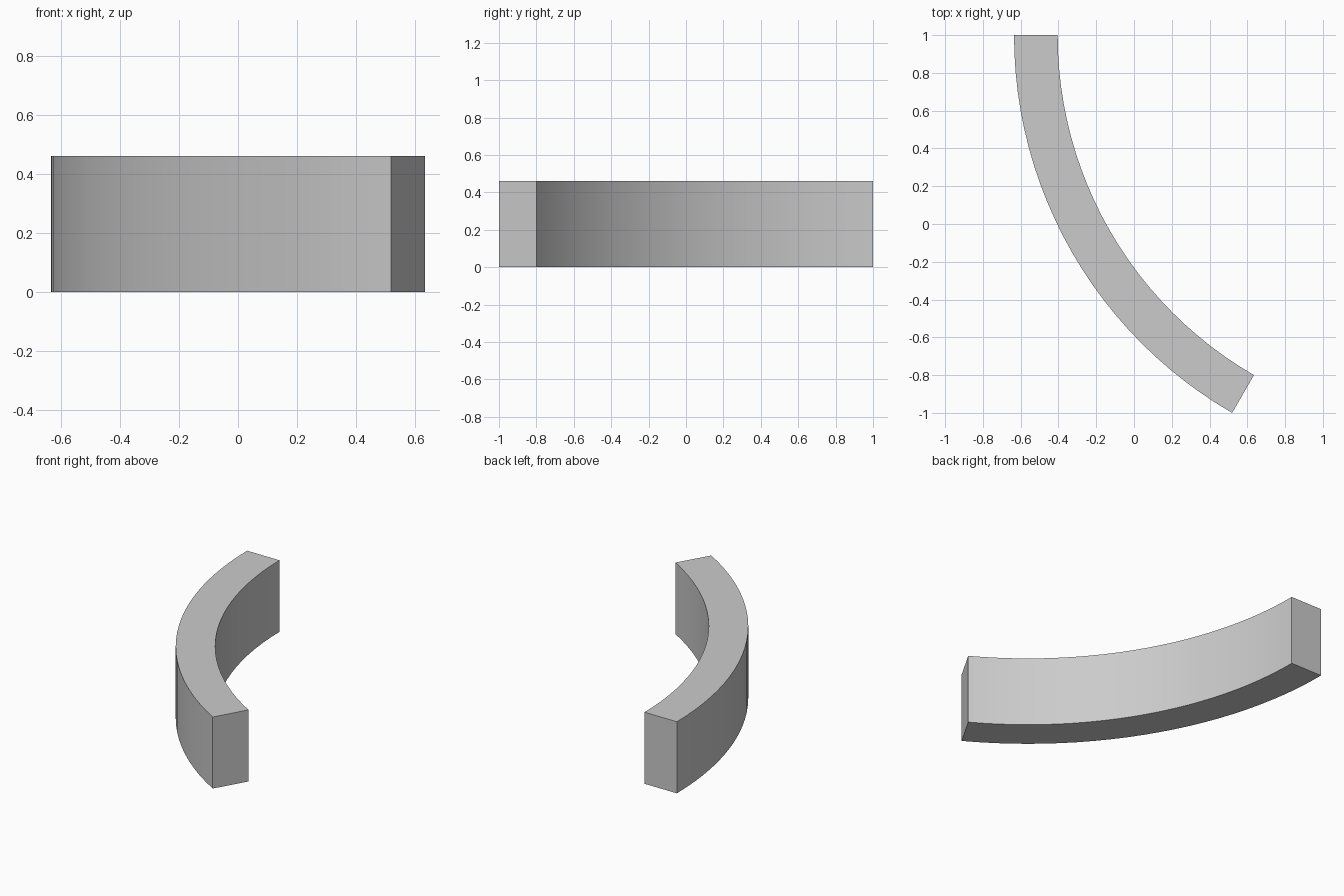
import bpy, bmesh
from math import sin, cos, pi

if "Cube" in bpy.data.objects:
    bpy.data.objects.remove(bpy.data.objects["Cube"])

# Curved block: a 60 degree ring sector, extruded upwards
R_OUT = 2 / sin(pi / 3)
R_IN = 0.9 * R_OUT
HEIGHT = 0.2 * R_OUT
SEGMENTS = 24
CENTRE_X = R_OUT - (R_OUT / 2 + (R_OUT - R_IN) / 2) / 2


def arc(radius):
    angles = [pi + pi / 3 * i / SEGMENTS for i in range(SEGMENTS + 1)]
    return [(CENTRE_X + radius * cos(a), 1 + radius * sin(a), 0) for a in angles]


bm = bmesh.new()
outline = arc(R_OUT) + arc(R_IN)[::-1]
base = bm.faces.new([bm.verts.new(p) for p in outline])
top = bmesh.ops.extrude_face_region(bm, geom=[base], use_keep_orig=True)["geom"]
bmesh.ops.translate(bm, vec=(0, 0, HEIGHT),
                    verts=[v for v in top if isinstance(v, bmesh.types.BMVert)])
bmesh.ops.recalc_face_normals(bm, faces=bm.faces)

mesh = bpy.data.meshes.new("curved_block")
bm.to_mesh(mesh)
bm.free()
block = bpy.data.objects.new("curved_block", mesh)
bpy.context.collection.objects.link(block)

# Smooth curved walls with sharp edges
bpy.context.view_layer.objects.active = block
block.select_set(True)
bpy.ops.object.shade_smooth_by_angle(angle=pi / 6)
